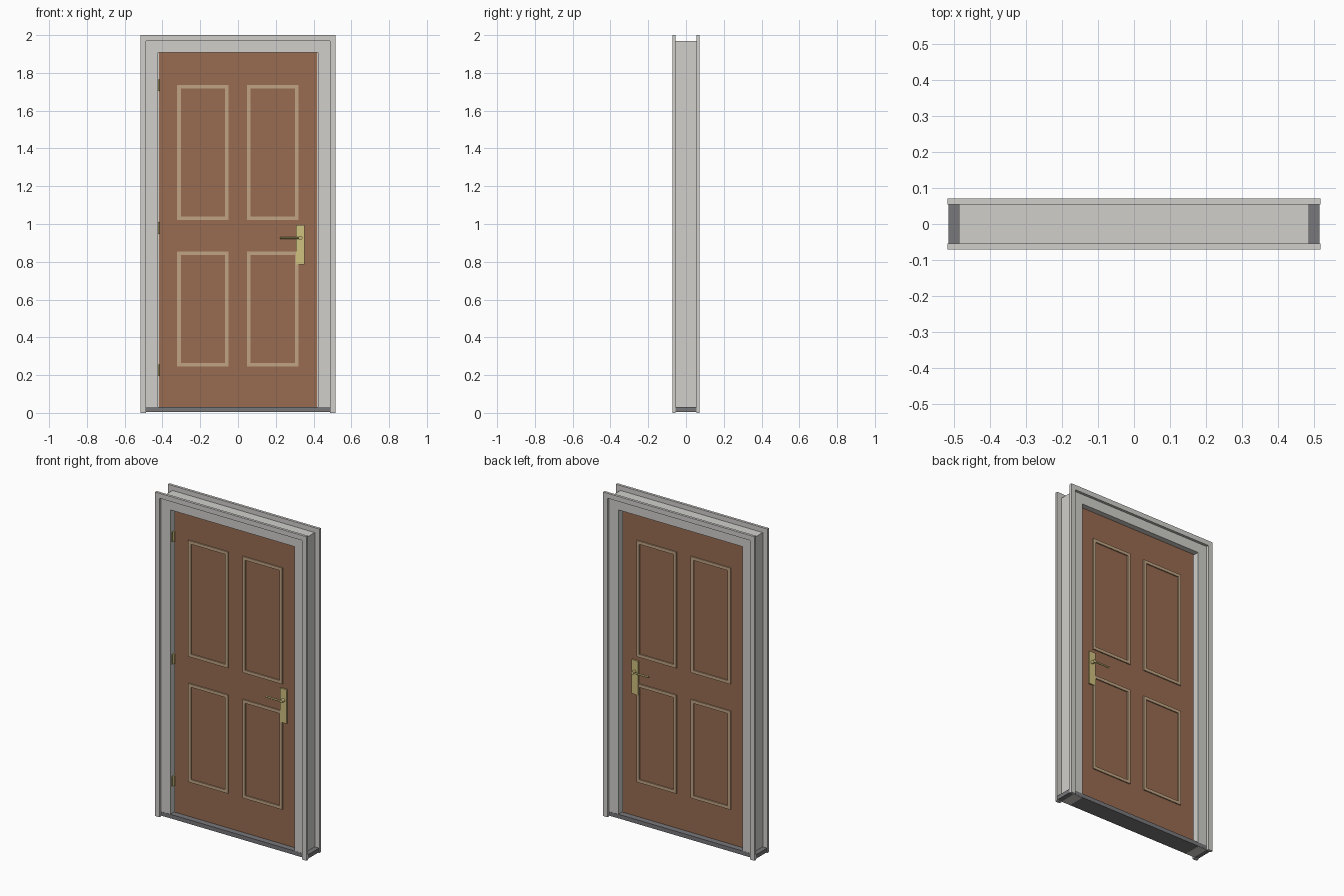
import bpy, bmesh, math
from mathutils import Matrix

if "Cube" in bpy.data.objects:
    bpy.data.objects.remove(bpy.data.objects["Cube"])


def material(name, rgb):
    m = bpy.data.materials.new(name)
    m.diffuse_color = [((c / 255 + 0.055) / 1.055) ** 2.4 for c in rgb] + [1]
    m.use_nodes = True
    m.node_tree.nodes["Principled BSDF"].inputs["Base Color"].default_value = m.diffuse_color
    return m


FRAME = material("pale grey paint", (208, 207, 203))
SILL = material("dark grey threshold", (120, 120, 123))
WOOD = material("brown wood", (153, 108, 81))
TRIM = material("tan moulding", (192, 163, 130))
BRASS = material("brass", (208, 193, 128))


def finish(name, bm, mat):
    mesh = bpy.data.meshes.new(name)
    bmesh.ops.recalc_face_normals(bm, faces=bm.faces)
    bm.to_mesh(mesh)
    bm.free()
    ob = bpy.data.objects.new(name, mesh)
    bpy.context.collection.objects.link(ob)
    mesh.materials.append(mat)
    return ob


def box(name, x, y, z, mat):
    """Box from (min, max) pairs."""
    bm = bmesh.new()
    bmesh.ops.create_cube(bm, size=1)
    for v in bm.verts:
        v.co = [(a + b) / 2 + c * (b - a) for (a, b), c in zip((x, y, z), v.co)]
    return finish(name, bm, mat)


def cylinder(name, centre, radius, length, axis, mat):
    bm = bmesh.new()
    turn = {"x": Matrix.Rotation(math.pi / 2, 4, "Y"),
            "y": Matrix.Rotation(math.pi / 2, 4, "X"),
            "z": Matrix.Identity(4)}[axis]
    bmesh.ops.create_cone(bm, cap_ends=True, segments=16, radius1=radius,
                          radius2=radius, depth=length,
                          matrix=Matrix.Translation(centre) @ turn)
    for f in bm.faces:
        f.smooth = len(f.verts) == 4
    for e in bm.edges:
        e.smooth = all(f.smooth for f in e.link_faces)
    return finish(name, bm, mat)


def border(name, x, z, width, y, mat, open_bottom=False):
    """Mitred rectangular surround in the xz plane, extruded along y."""
    (x0, x1), (z0, z1) = x, z
    w = width
    zi = z0 if open_bottom else z0 + w
    outer = [(x0, z0), (x0, z1), (x1, z1), (x1, z0)]
    inner = [(x0 + w, zi), (x0 + w, z1 - w), (x1 - w, z1 - w), (x1 - w, zi)]
    bm = bmesh.new()
    o, i = [[bm.verts.new((px, y[0], pz)) for px, pz in ring] for ring in (outer, inner)]
    faces = [bm.faces.new((o[k], o[(k + 1) % 4], i[(k + 1) % 4], i[k]))
             for k in range(3 if open_bottom else 4)]
    ext = bmesh.ops.extrude_face_region(bm, geom=faces, use_keep_orig=True)
    for g in ext["geom"]:
        if isinstance(g, bmesh.types.BMVert):
            g.co.y = y[1]
    return finish(name, bm, mat)


# Frame lining and threshold
border("jamb", (-0.486, 0.486), (0.004, 1.97), 0.062, (-0.0545, 0.0545), FRAME, True)
box("threshold", (-0.515, 0.515), (-0.0555, 0.0555), (0.005, 0.03), SILL)

# Door leaf, with a narrow stop closing the gap at each side
box("door_leaf", (-0.417, 0.417), (-0.02, 0.02), (0.031, 1.909), WOOD)
for s in (-1, 1):
    box("door_stop", sorted((s * 0.414, s * 0.43)), (-0.016, 0.016), (0.03, 1.91), FRAME)

# Everything repeated on the front and back
for s, side in ((-1, "front"), (1, "back")):
    def span(a, b):
        return sorted((s * a, s * b))

    border(side + "_casing", (-0.517, 0.517), (0, 2), 0.031, span(0.0545, 0.0705), FRAME, True)

    # Panel mouldings
    for x in ((-0.322, -0.05), (0.048, 0.32)):
        for z in ((1.02, 1.737), (0.246, 0.854)):
            border(side + "_panel_moulding", x, z, 0.019, span(0.0195, 0.027), TRIM)

    # Lever handle on its back plate
    box(side + "_handle_plate", (0.307, 0.351), span(0.0195, 0.029), (0.785, 0.995), BRASS)
    cylinder(side + "_handle_spindle", (0.331, s * 0.039, 0.926), 0.010, 0.026, "y", BRASS)
    cylinder(side + "_handle_lever", (0.278, s * 0.047, 0.926), 0.005, 0.112, "x", BRASS)

# Hinges on the front left edge
for z in (0.226, 0.979, 1.735):
    cylinder("hinge_knuckle", (-0.421, -0.025, z), 0.006, 0.062, "z", BRASS)
    box("hinge_leaf", (-0.425, -0.421), (-0.042, -0.018), (z - 0.031, z + 0.031), BRASS)
